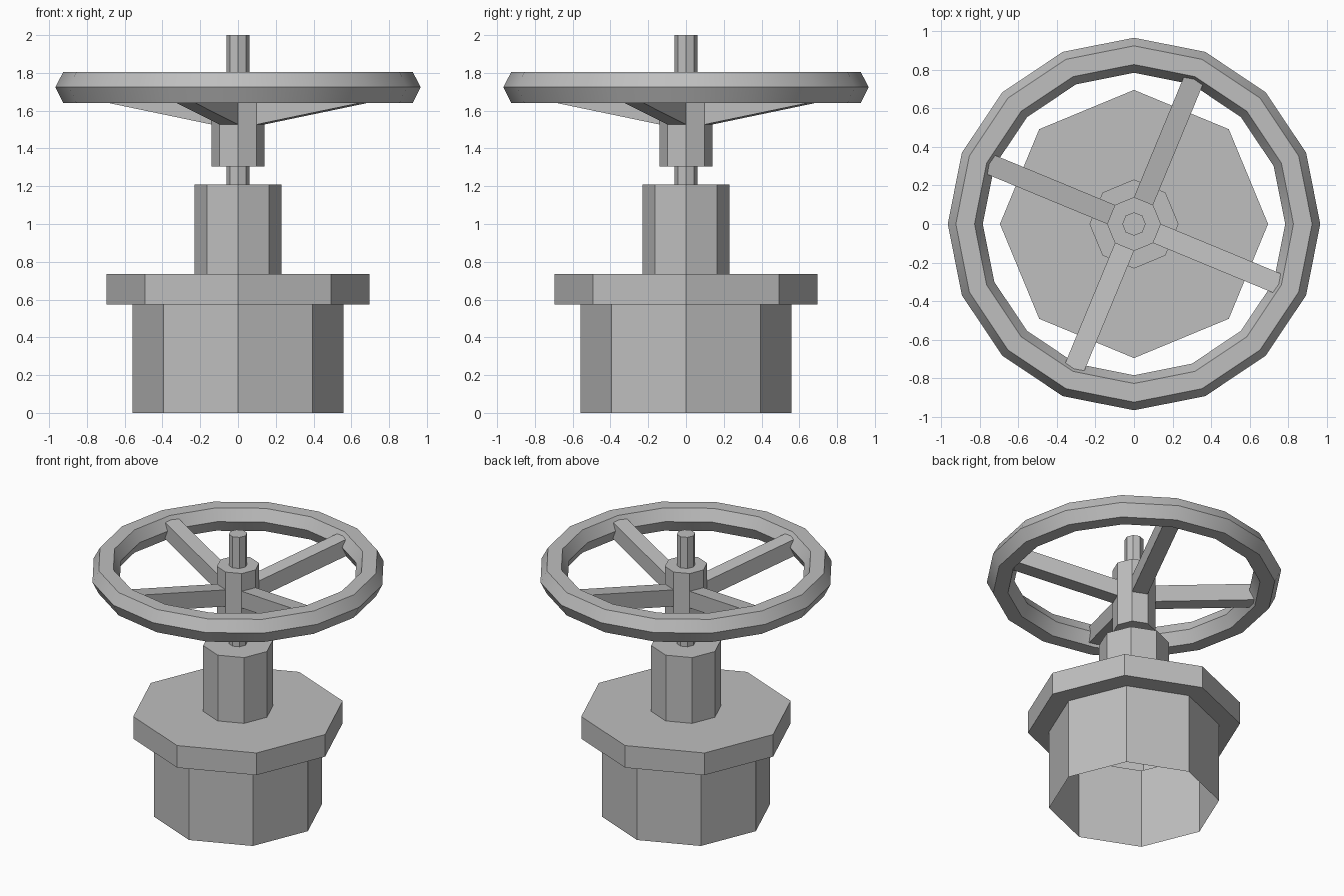
import bpy, bmesh, math
from mathutils import Matrix

cube = bpy.data.objects.get("Cube")
if cube:
    bpy.data.objects.remove(cube, do_unlink=True)

GREY = (0.52, 0.52, 0.52, 1)
metal = bpy.data.materials.new("grey_metal")
metal.use_nodes = True
metal.diffuse_color = GREY
metal.node_tree.nodes["Principled BSDF"].inputs["Base Color"].default_value = GREY


def add_object(name, bm):
    mesh = bpy.data.meshes.new(name)
    bm.to_mesh(mesh)
    bm.free()
    mesh.materials.append(metal)
    obj = bpy.data.objects.new(name, mesh)
    bpy.context.collection.objects.link(obj)
    return obj


def lathe(name, profile, sides, closed=False, bottom=False, top=False):
    """Spin a (radius, height) profile, listed upward on the outside."""
    bm = bmesh.new()
    rings = []
    for r, z in profile:
        angles = [math.tau * i / sides for i in range(sides)]
        rings.append([bm.verts.new((r * math.cos(a), r * math.sin(a), z)) for a in angles])
    pairs = list(zip(rings, rings[1:]))
    if closed:
        pairs.append((rings[-1], rings[0]))
    for low, high in pairs:
        for i in range(sides):
            j = (i + 1) % sides
            bm.faces.new((low[i], low[j], high[j], high[i]))
    if bottom:
        bm.faces.new(rings[0][::-1])
    if top:
        bm.faces.new(rings[-1])
    return add_object(name, bm)


# Octagonal base, open underneath, with its wide flange
lathe("base_and_flange", [(0.558, 0), (0.558, 0.575), (0.696, 0.575), (0.696, 0.735)], 8, top=True)

# Neck, threaded stem and wheel hub
lathe("neck", [(0.231, 0.735), (0.231, 1.21)], 8, top=True)
lathe("stem", [(0.061, 1.21), (0.061, 2.0)], 8, top=True)
lathe("hub", [(0.14, 1.305), (0.14, 1.775)], 8, bottom=True, top=True)

# Hand wheel rim with a six-sided section
rim = lathe("wheel_rim", [(0.925, 1.64), (0.967, 1.725), (0.925, 1.805),
                          (0.828, 1.805), (0.785, 1.725), (0.828, 1.64)], 16, closed=True)
bpy.ops.object.select_all(action="DESELECT")
rim.select_set(True)
bpy.context.view_layer.objects.active = rim
bpy.ops.object.shade_smooth_by_angle(angle=math.radians(30))

# Four rising spokes, each growing out of one flat side of the hub
INNER, OUTER, RISE, WIDTH, DEPTH = 0.12, 0.82, 0.135, 0.107, 0.12
for n in range(4):
    bm = bmesh.new()
    bmesh.ops.create_cube(bm, size=1)
    for v in bm.verts:
        far = v.co.x > 0
        v.co.x = OUTER if far else INNER
        v.co.y *= WIDTH
        v.co.z = 1.585 + v.co.z * DEPTH + (RISE if far else 0)
    turn = Matrix.Rotation(math.radians(67.5 + 90 * n), 4, "Z")
    bmesh.ops.transform(bm, matrix=turn, verts=bm.verts)
    add_object(f"spoke_{n + 1}", bm)
